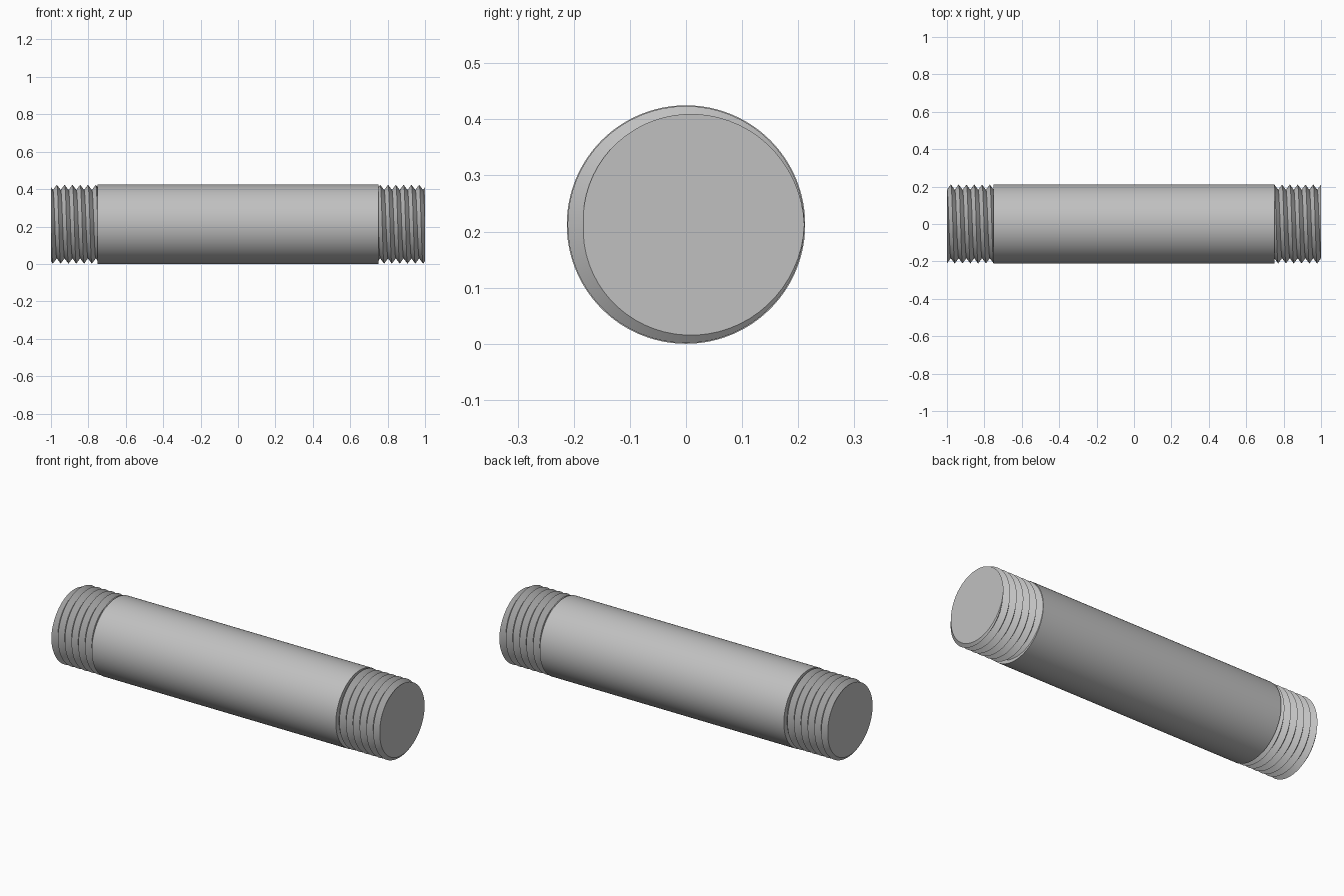
import bpy, bmesh, math
from mathutils import Matrix

cube = bpy.data.objects.get("Cube")
if cube:
    bpy.data.objects.remove(cube)

BODY_R, CREST_R, ROOT_R = 0.2125, 0.211, 0.183
BODY_HALF, END = 0.75, 1.0
TURNS, SEG = 6, 64
PITCH = (END - BODY_HALF) / TURNS

steel = bpy.data.materials.new("steel grey")
steel.use_nodes = True
GREY = (0.53, 0.53, 0.53, 1)
steel.diffuse_color = GREY
steel.node_tree.nodes["Principled BSDF"].inputs["Base Color"].default_value = GREY


def finish(bm, name):
    """Turn a bmesh into a smooth-shaded object resting on the floor."""
    bmesh.ops.recalc_face_normals(bm, faces=bm.faces)
    mesh = bpy.data.meshes.new(name)
    bm.to_mesh(mesh)
    bm.free()
    mesh.materials.append(steel)
    ob = bpy.data.objects.new(name, mesh)
    ob.location.z = BODY_R
    bpy.context.collection.objects.link(ob)
    bpy.ops.object.select_all(action='DESELECT')
    ob.select_set(True)
    bpy.context.view_layer.objects.active = ob
    bpy.ops.object.shade_smooth_by_angle(angle=math.radians(30))


def thread(name, turn):
    """Right-handed V thread, cut square and capped at both ends."""
    bm = bmesh.new()
    rows = []
    # Helical ribbon alternating between crest and root, longer than needed
    for i in range((TURNS + 3) * SEG + 1):
        a = math.tau * i / SEG
        row = []
        for half, r in enumerate((CREST_R, ROOT_R)):
            x = END + PITCH * (i / SEG - TURNS - 2 + half / 2)
            row.append(bm.verts.new((x, r * math.cos(a), r * math.sin(a))))
        rows.append(row)
    for i in range(len(rows) - 1):
        (c0, r0), (c1, r1) = rows[i], rows[i + 1]
        bm.faces.new((c0, c1, r1, r0))
        if i + SEG + 1 < len(rows):
            n0, n1 = rows[i + SEG][0], rows[i + SEG + 1][0]
            bm.faces.new((r0, r1, n1, n0))
    # Square cuts at the shoulder and the tip
    for x, side in ((BODY_HALF - 0.01, -1), (END, 1)):
        bmesh.ops.bisect_plane(
            bm, geom=bm.verts[:] + bm.edges[:] + bm.faces[:], dist=1e-6,
            plane_co=(x, 0, 0), plane_no=(side, 0, 0), clear_outer=True)
    bmesh.ops.remove_doubles(bm, verts=bm.verts, dist=1e-5)
    bmesh.ops.holes_fill(bm, edges=[e for e in bm.edges if e.is_boundary], sides=0)
    bmesh.ops.rotate(bm, verts=bm.verts, matrix=Matrix.Rotation(turn, 3, 'Z'))
    finish(bm, name)


# Plain shank
bm = bmesh.new()
bmesh.ops.create_cone(bm, cap_ends=True, segments=96, radius1=BODY_R,
                      radius2=BODY_R, depth=2 * BODY_HALF,
                      matrix=Matrix.Rotation(math.pi / 2, 4, 'Y'))
finish(bm, "shank")

# Threaded ends
thread("left_thread", 0)
thread("right_thread", math.pi)
